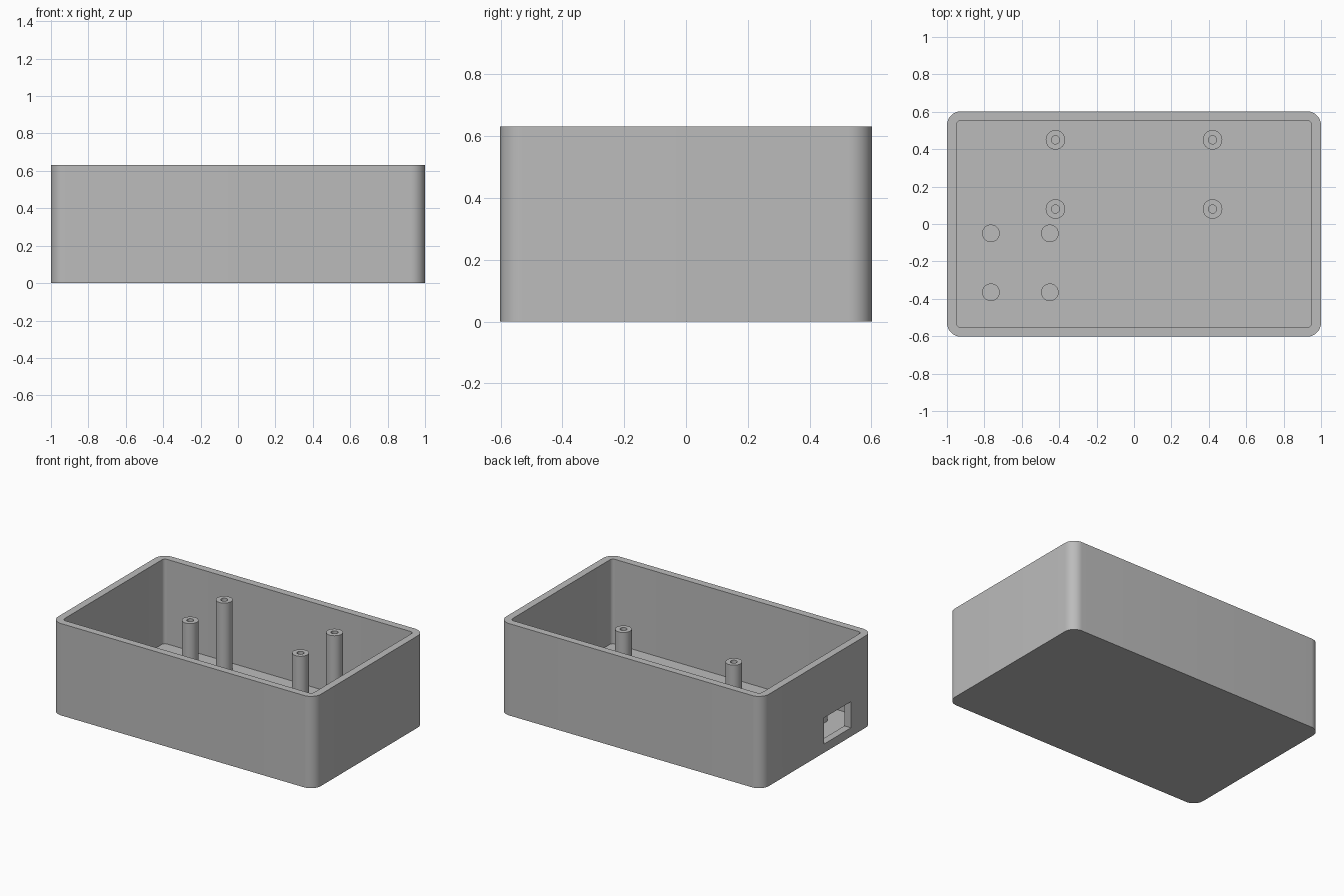
import bpy, bmesh
from mathutils import Matrix

cube = bpy.data.objects.get("Cube")
if cube:
    bpy.data.objects.remove(cube, do_unlink=True)

LENGTH, WIDTH, HEIGHT = 2.0, 1.205, 0.632
WALL, FLOOR = 0.05, 0.05

grey = bpy.data.materials.new("plain grey")
grey.use_nodes = True
colour = (0.5, 0.5, 0.5, 1)
grey.diffuse_color = colour
grey.node_tree.nodes["Principled BSDF"].inputs["Base Color"].default_value = colour


def finish(name, bm):
    bmesh.ops.recalc_face_normals(bm, faces=bm.faces)
    mesh = bpy.data.meshes.new(name)
    bm.to_mesh(mesh)
    bm.free()
    mesh.materials.append(grey)
    obj = bpy.data.objects.new(name, mesh)
    bpy.context.collection.objects.link(obj)
    return obj


def block(name, size, centre, radius=0):
    """Box with optional rounded upright corners."""
    bm = bmesh.new()
    bmesh.ops.create_cube(bm, size=1, matrix=Matrix.Translation(centre) @ Matrix.Diagonal((*size, 1)))
    if radius:
        upright = [e for e in bm.edges if abs(e.verts[0].co.z - e.verts[1].co.z) > 0.01]
        bmesh.ops.bevel(bm, geom=upright, offset=radius, segments=12, profile=0.5, affect='EDGES')
    return finish(name, bm)


def post(name, x, y, top, radius, hole=0):
    """Round post on the floor, with an optional screw hole down to the floor."""
    bm = bmesh.new()
    profile = [(radius, FLOOR), (radius, top)]
    profile += [(hole, top), (hole, FLOOR)] if hole else [(0, top)]
    verts = [bm.verts.new((r, 0, z)) for r, z in profile]
    edges = [bm.edges.new(pair) for pair in zip(verts, verts[1:])]
    bmesh.ops.spin(bm, geom=verts + edges, cent=(0, 0, 0), axis=(0, 0, 1),
                   angle=6.2831853, steps=40)
    bmesh.ops.remove_doubles(bm, verts=bm.verts, dist=0.0001)
    obj = finish(name, bm)
    obj.location = (x, y, 0)
    return obj


def smooth(obj):
    bpy.ops.object.select_all(action='DESELECT')
    obj.select_set(True)
    bpy.context.view_layer.objects.active = obj
    bpy.ops.object.shade_smooth_by_angle(angle=0.6)


# Open case: rounded shell, hollowed, with a connector opening in the -x wall
case = block("case", (LENGTH, WIDTH, HEIGHT), (0, 0, HEIGHT / 2), 0.075)
cutters = [
    block("cavity_cutter", (LENGTH - 2 * WALL, WIDTH - 2 * WALL, HEIGHT),
          (0, 0, FLOOR + HEIGHT / 2), 0.025),
    block("port_cutter", (0.2, 0.29, 0.18), (-1, -0.22, 0.15)),
]
for cutter in cutters:
    cut = case.modifiers.new(cutter.name, 'BOOLEAN')
    cut.operation = 'DIFFERENCE'
    cut.solver = 'EXACT'
    cut.object = cutter
    bpy.context.view_layer.objects.active = case
    bpy.ops.object.modifier_apply(modifier=cut.name)
    bpy.data.objects.remove(cutter, do_unlink=True)
smooth(case)

# Tall hollow screw posts
for side, x in (("right", -0.42), ("left", 0.42)):
    for end, y in (("front", 0.08), ("back", 0.45)):
        smooth(post(f"screw_post_{end}_{side}", x, y, 0.53, 0.052, 0.022))

# Short solid board supports beside the opening
for side, x in (("right", -0.765), ("left", -0.45)):
    for end, y in (("front", -0.365), ("back", -0.05)):
        smooth(post(f"board_support_{end}_{side}", x, y, 0.09, 0.047))
